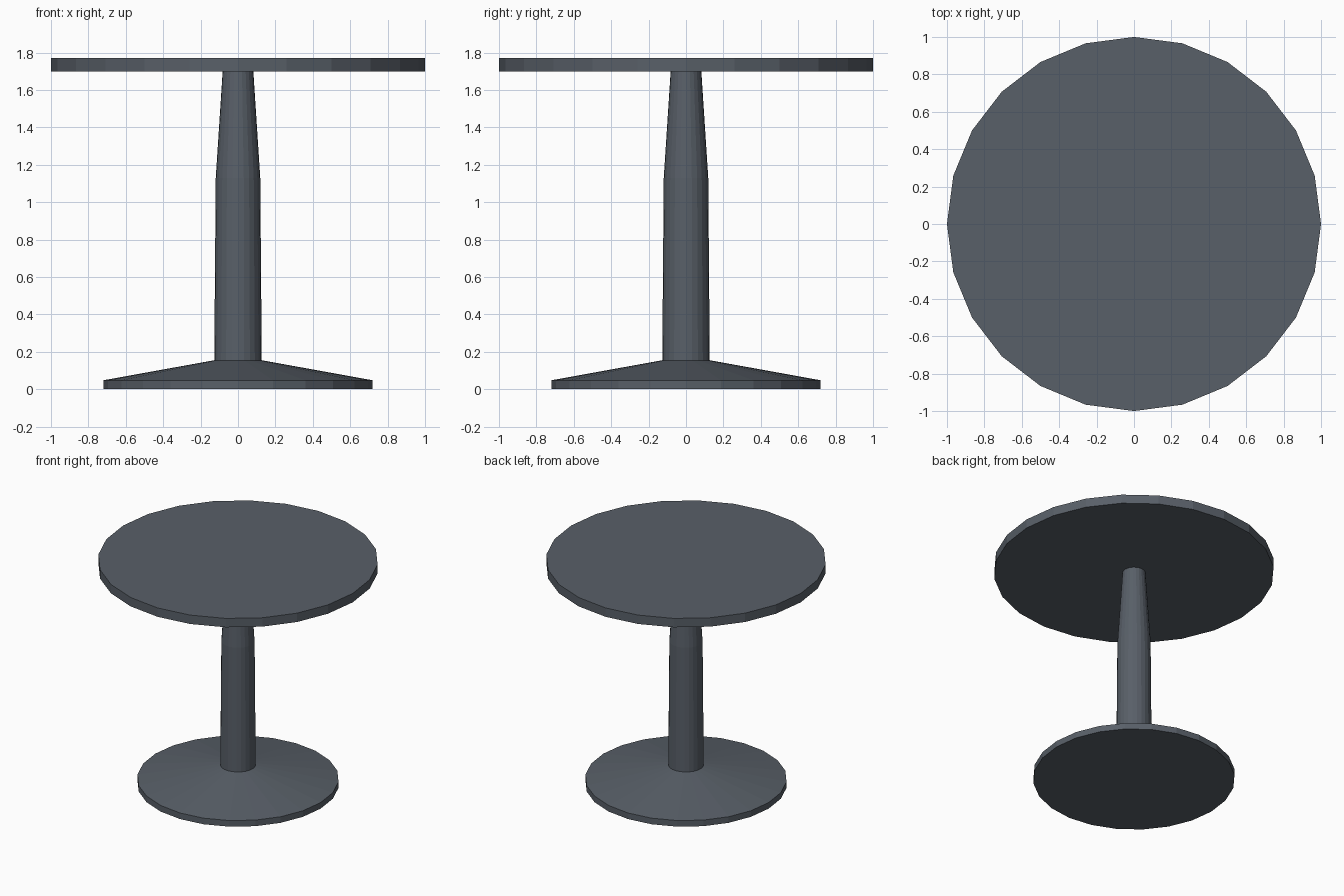
import bpy, bmesh, math

if "Cube" in bpy.data.objects:
    bpy.data.objects.remove(bpy.data.objects["Cube"])

SIDES = 24

metal = bpy.data.materials.new("slate grey")
metal.diffuse_color = (0.098, 0.115, 0.138, 1)
metal.use_nodes = True
metal.node_tree.nodes["Principled BSDF"].inputs["Base Color"].default_value = metal.diffuse_color


def turned(name, profile):
    """Solid of revolution with capped ends from (radius, height) points."""
    bm = bmesh.new()
    rings = []
    for r, z in profile:
        rings.append([bm.verts.new((r * math.cos(2 * math.pi * i / SIDES),
                                    r * math.sin(2 * math.pi * i / SIDES), z))
                      for i in range(SIDES)])
    for low, high in zip(rings, rings[1:]):
        for i in range(SIDES):
            j = (i + 1) % SIDES
            bm.faces.new((low[i], low[j], high[j], high[i]))
    bm.faces.new(rings[0][::-1])
    bm.faces.new(rings[-1])
    mesh = bpy.data.meshes.new(name)
    bm.to_mesh(mesh)
    bm.free()
    mesh.materials.append(metal)
    obj = bpy.data.objects.new(name, mesh)
    bpy.context.collection.objects.link(obj)
    return obj


# Sloped foot with a thin upright rim
turned("base", [(0.72, 0), (0.72, 0.048), (0.127, 0.155)])

# Column, narrowing towards the top
turned("column", [(0.127, 0.155), (0.119, 1.13), (0.082, 1.70)])

# Round table top
turned("table_top", [(1.0, 1.70), (1.0, 1.77)])
